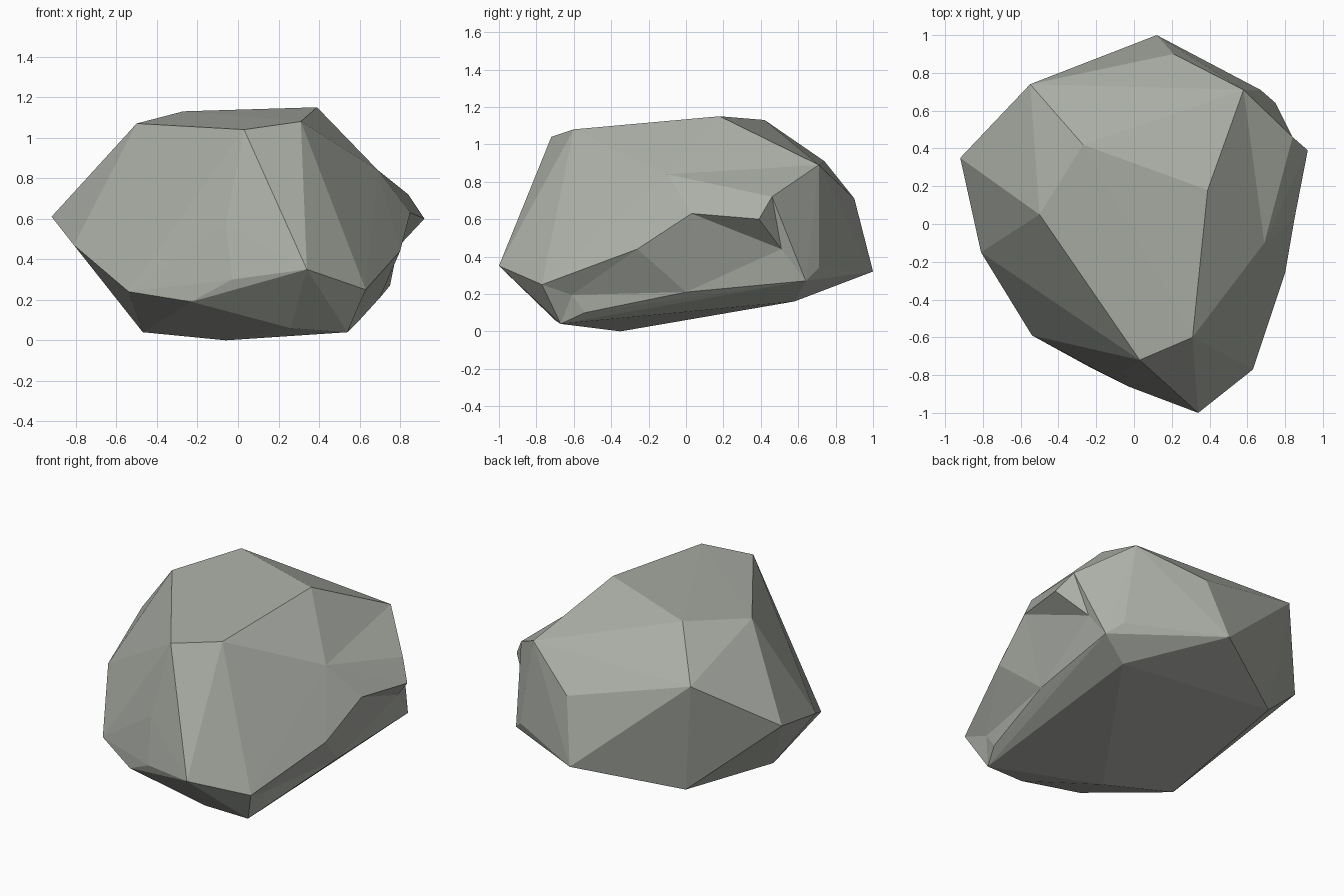
import bpy, bmesh
from mathutils import Vector

if "Cube" in bpy.data.objects:
    bpy.data.objects.remove(bpy.data.objects["Cube"])

# Corners shared by the body and the hollows
notch_top, notch_left, notch_right = (-.06, -.79, .58), (-.23, -.76, .19), (-.03, -.86, .30)
side_out, side_top, side_low = (.92, .39, .60), (.84, .46, .72), (.75, .64, .27)
side_mid, side_front, side_edge = (.75, .43, .29), (.85, .03, .63), (.80, -.26, .44)
foot_front, foot_low, foot_back = (.63, -.77, .25), (.60, -.54, .10), (.70, 0, .21)
foot_tip = (.54, -.67, .04)
peak, back_peak, shoulder = (.39, .18, 1.15), (.58, .71, .89), (.69, -.10, .84)

# Top ring, shoulders and underside
top = [(-.27, .42, 1.13), (-.50, .05, 1.07), peak, (.31, -.60, 1.08), (.03, -.72, 1.04)]
shoulders = [(.12, 1.0, .32), (.21, .90, .71), back_peak, (-.55, .74, .91),
             (-.92, .35, .61), (-.81, -.15, .47), (-.54, -.59, .24), (.34, -1.0, .35),
             shoulder, (.67, .71, .34)]
underside = [foot_tip, (.26, -.70, .06), (-.06, -.35, 0),
             (-.47, -.21, .04), (.57, .58, .16), (-.46, .66, .20)]
rims = [notch_top, notch_left, notch_right, side_out, side_top, side_low, side_mid,
        side_front, side_edge, foot_front, foot_low, foot_back]

# Body: a tight flat-faced wrap around the corners
bm = bmesh.new()
for p in top + shoulders + underside + rims:
    bm.verts.new(p)
res = bmesh.ops.convex_hull(bm, input=bm.verts[:])
bmesh.ops.delete(bm, geom=[v for v in bm.verts if not v.link_faces], context='VERTS')
bmesh.ops.recalc_face_normals(bm, faces=bm.faces[:])


def corner(p):
    """Vertex of the body at point p, or None."""
    return next((v for v in bm.verts if (v.co - Vector(p)).length < 1e-4), None)


def dig(rim, apex):
    """Replace the faces inside the rim with facets meeting at a sunken apex."""
    ring = {corner(p) for p in rim}
    inside = [f for f in bm.faces if set(f.verts) <= ring]
    if inside:
        bmesh.ops.delete(bm, geom=inside, context='FACES_ONLY')
        edges = [e for e in bm.edges if not e.link_faces]
        bmesh.ops.delete(bm, geom=edges, context='EDGES')
        tip = bm.verts.new(apex)
        for e in [e for e in bm.edges if len(e.link_faces) == 1]:
            bm.faces.new((e.verts[0], e.verts[1], tip))
        bmesh.ops.recalc_face_normals(bm, faces=bm.faces[:])


def turn_crease(p, q):
    """Swap the crease p-q for the other diagonal of its two facets."""
    a, b = corner(p), corner(q)
    edge = bm.edges.get((a, b)) if a and b else None
    if edge:
        bmesh.utils.edge_rotate(edge, True)


# Front notch, right-hand hollow and groove along the lower right edge
hollow = (.77, .51, .44)
dig([notch_top, notch_left, notch_right], (-.08, -.74, .39))
dig([side_out, side_top, side_low, side_mid, side_front, side_edge, foot_back], hollow)
dig([foot_front, side_edge, foot_back, foot_low, foot_tip], (.60, -.61, .195))
turn_crease(side_edge, hollow)
turn_crease(peak, side_top)

bmesh.ops.recalc_face_normals(bm, faces=bm.faces[:])
mesh = bpy.data.meshes.new("rock")
bm.to_mesh(mesh)
bm.free()
rock = bpy.data.objects.new("rock", mesh)
bpy.context.collection.objects.link(rock)

# Grey-green stone
stone = bpy.data.materials.new("stone")
stone.diffuse_color = (.41, .43, .385, 1)
stone.use_nodes = True
stone.node_tree.nodes["Principled BSDF"].inputs["Base Color"].default_value = stone.diffuse_color
mesh.materials.append(stone)
